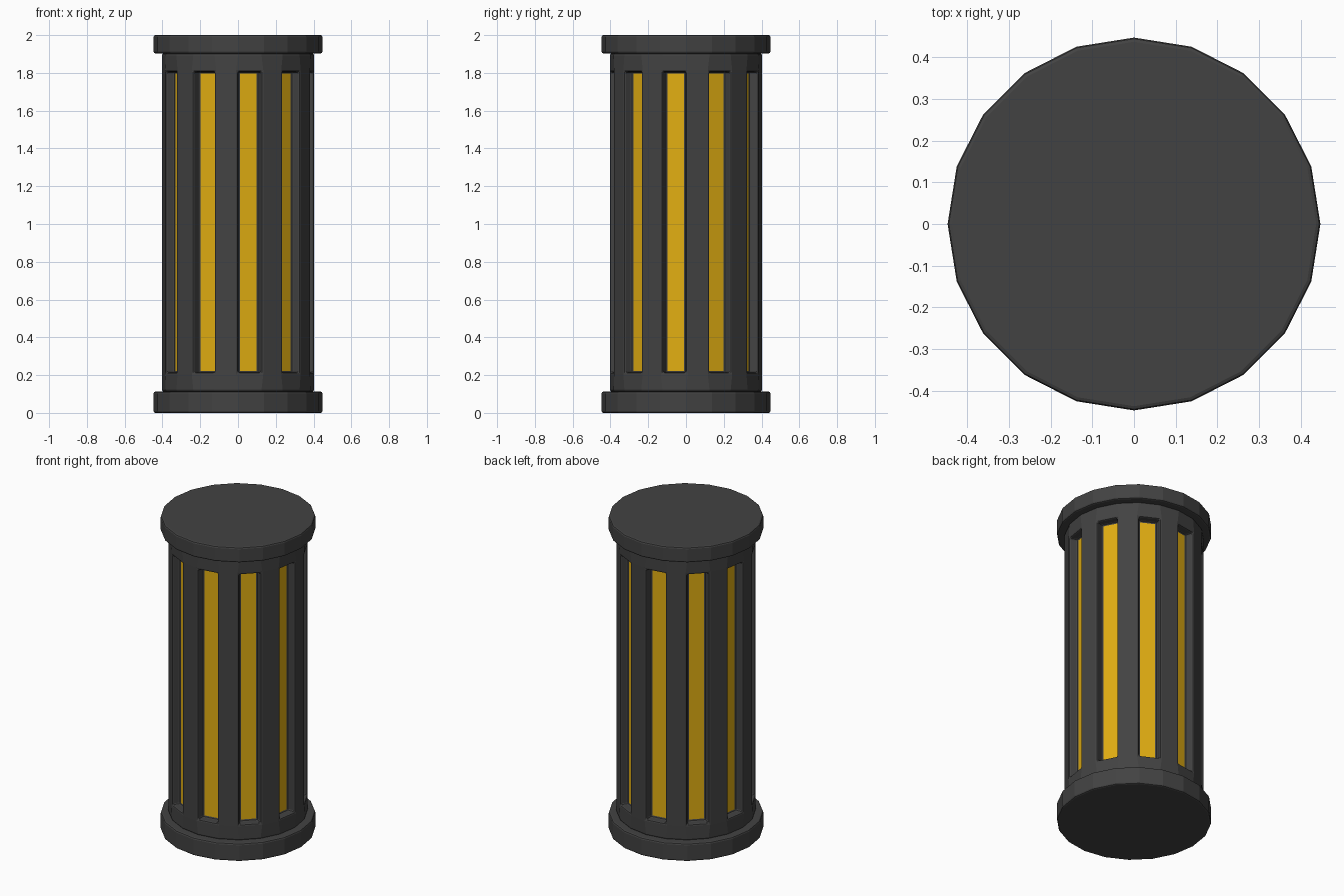
import bpy, bmesh
from math import sin, cos, pi

if "Cube" in bpy.data.objects:
    bpy.data.objects.remove(bpy.data.objects["Cube"])

SIDES = 20


def material(name, rgb):
    m = bpy.data.materials.new(name)
    m.diffuse_color = (*rgb, 1)
    m.use_nodes = True
    m.node_tree.nodes["Principled BSDF"].inputs["Base Color"].default_value = m.diffuse_color
    return m


dark = material("dark_metal", (0.055, 0.055, 0.055))
amber = material("amber_glow", (0.75, 0.42, 0.006))


def ring(bm, r, z):
    return [bm.verts.new((r * cos(2 * pi * i / SIDES), r * sin(2 * pi * i / SIDES), z))
            for i in range(SIDES)]


def finish(name, bm):
    bmesh.ops.recalc_face_normals(bm, faces=bm.faces[:])
    mesh = bpy.data.meshes.new(name)
    bm.to_mesh(mesh)
    bm.free()
    mesh.materials.append(dark)
    mesh.materials.append(amber)
    ob = bpy.data.objects.new(name, mesh)
    bpy.context.collection.objects.link(ob)
    bev = ob.modifiers.new("edge_bevel", 'BEVEL')
    bev.width = 0.01
    bev.segments = 2
    bev.limit_method = 'ANGLE'
    bev.angle_limit = pi / 6
    bev.material = 0
    return ob


def drum(name, radius, levels, slot_radius=None):
    """Closed 20-sided drum; alternate middle panels may be recessed."""
    bm = bmesh.new()
    rings = [ring(bm, radius, z) for z in levels]
    bm.faces.new(rings[0][::-1])
    bm.faces.new(rings[-1])
    for k in range(len(rings) - 1):
        lo, hi = rings[k], rings[k + 1]
        for i in range(SIDES):
            j = (i + 1) % SIDES
            quad = [lo[i], lo[j], hi[j], hi[i]]
            if slot_radius and k == 1 and i % 2 == 1:
                # recessed window: four walls and an amber floor
                s = slot_radius / radius
                inner = [bm.verts.new((v.co.x * s, v.co.y * s, v.co.z)) for v in quad]
                for a in range(4):
                    b = (a + 1) % 4
                    bm.faces.new((quad[a], quad[b], inner[b], inner[a]))
                bm.faces.new(inner).material_index = 1
            else:
                bm.faces.new(quad)
    return finish(name, bm)


# end caps
drum("base_cap", 0.447, [0, 0.113])
drum("top_cap", 0.447, [1.903, 2.0])

# slotted body with amber windows
drum("slotted_body", 0.403, [0.113, 0.213, 1.806, 1.903], slot_radius=0.352)
